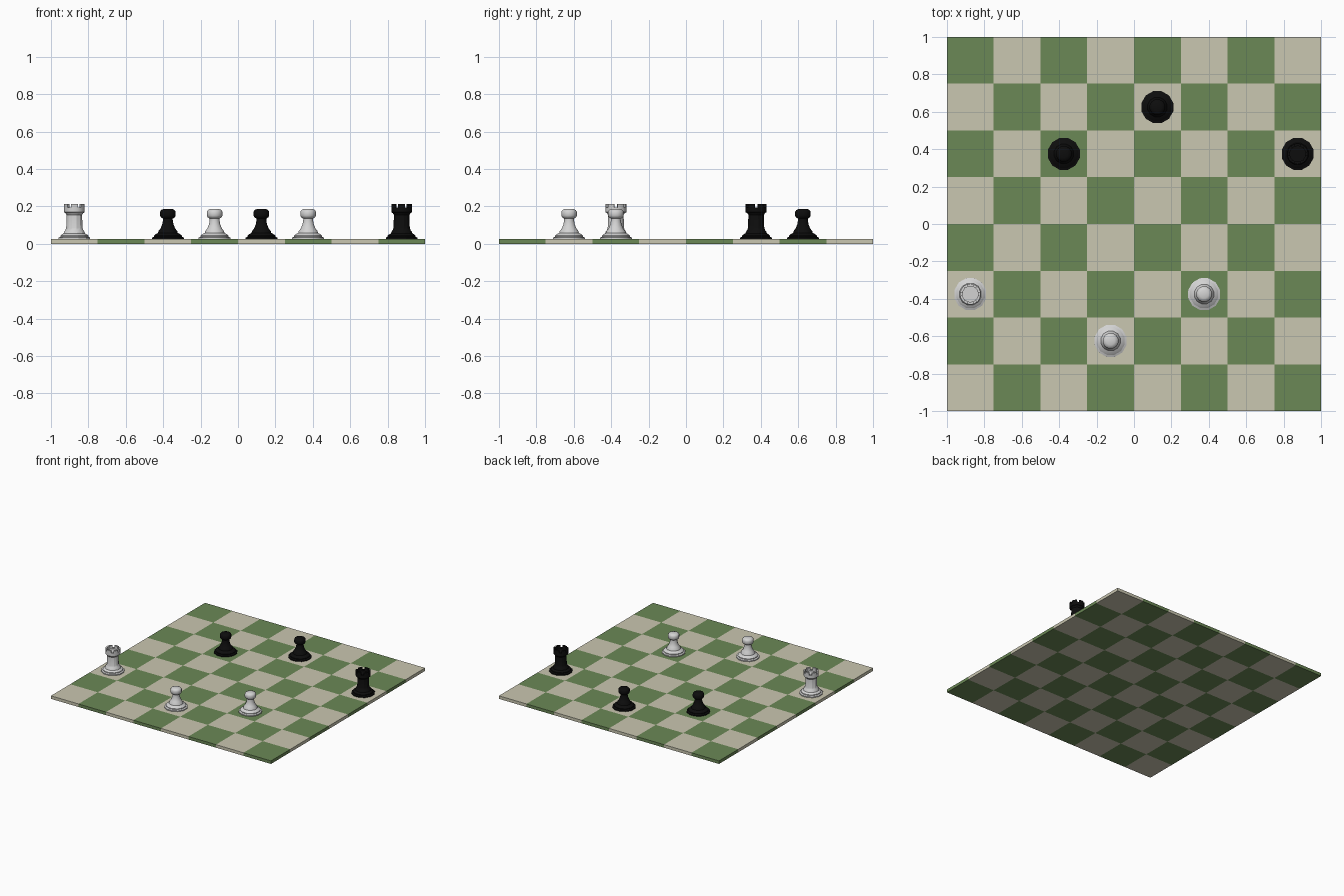
import bpy, bmesh, math
from mathutils import Vector

if "Cube" in bpy.data.objects:
    bpy.data.objects.remove(bpy.data.objects["Cube"])


def material(name, rgb):
    m = bpy.data.materials.new(name)
    m.diffuse_color = (*rgb, 1)
    m.use_nodes = True
    m.node_tree.nodes["Principled BSDF"].inputs["Base Color"].default_value = m.diffuse_color
    return m


CREAM = material("cream", (0.59, 0.57, 0.44))
GREEN = material("green", (0.147, 0.246, 0.093))
WHITE = material("white", (0.65, 0.65, 0.65))
BLACK = material("black", (0.004, 0.004, 0.004))
TOP = 0.025


def finish(name, bm, mats, loc=(0, 0, 0), smooth=None):
    bmesh.ops.recalc_face_normals(bm, faces=bm.faces)
    me = bpy.data.meshes.new(name)
    bm.to_mesh(me)
    bm.free()
    for m in mats:
        me.materials.append(m)
    ob = bpy.data.objects.new(name, me)
    ob.location = loc
    bpy.context.collection.objects.link(ob)
    if smooth:
        bpy.ops.object.select_all(action='DESELECT')
        ob.select_set(True)
        bpy.context.view_layer.objects.active = ob
        bpy.ops.object.shade_smooth_by_angle(angle=math.radians(smooth))
    return ob


def lathe(profile, sides, start):
    """Revolve (radius, height) points about z; end rings are capped."""
    bm = bmesh.new()
    rings = []
    for r, z in profile:
        rings.append([bm.verts.new((r * math.cos(start + math.tau * i / sides),
                                    r * math.sin(start + math.tau * i / sides), z))
                      for i in range(sides)])
    bands = []
    for a, b in zip(rings, rings[1:]):
        bands.append([bm.faces.new((a[i], a[(i + 1) % sides], b[(i + 1) % sides], b[i]))
                      for i in range(sides)])
    bm.faces.new(rings[0])
    bm.faces.new(rings[-1])
    return bm, bands


# Chequered board: an 8 x 8 slab coloured by square
bm = bmesh.new()
bmesh.ops.create_grid(bm, x_segments=8, y_segments=8, size=1)
ext = bmesh.ops.extrude_face_region(bm, geom=bm.faces[:], use_keep_orig=True)
bmesh.ops.translate(bm, vec=(0, 0, TOP),
                    verts=[g for g in ext["geom"] if isinstance(g, bmesh.types.BMVert)])
bmesh.ops.recalc_face_normals(bm, faces=bm.faces)
for f in bm.faces:
    c = (f.calc_center_median() - f.normal * 0.01 + Vector((1, 1, 0))) * 4
    f.material_index = (math.floor(c.x) + math.floor(c.y)) % 2
finish("board", bm, [CREAM, GREEN])

# Stepped foot shared by both kinds of piece
FOOT = [(0.088, 0), (0.088, 0.008), (0.077, 0.013), (0.077, 0.019), (0.070, 0.025)]
PAWN = FOOT + [(0.054, 0.034), (0.052, 0.043), (0.040, 0.058), (0.031, 0.080),
               (0.027, 0.103), (0.027, 0.110), (0.038, 0.116), (0.043, 0.126),
               (0.043, 0.146), (0.037, 0.156), (0.022, 0.162)]
ROOK = FOOT + [(0.060, 0.030), (0.056, 0.040), (0.050, 0.048), (0.045, 0.060),
               (0.043, 0.130), (0.050, 0.140)]
# Crown outside, wall top, inside and floor
CROWN = [(0.046, 0.138), (0.056, 0.144), (0.056, 0.170), (0.042, 0.170), (0.042, 0.160)]


def pawn(name, x, y, mat):
    bm, _ = lathe(PAWN, 12, math.radians(15))
    finish(name, bm, [mat], (x, y, TOP), 40)


def rook(name, x, y, mat):
    bm, _ = lathe(ROOK, 12, math.radians(15))
    finish(name + "_body", bm, [mat], (x, y, TOP), 25)
    # Six merlons raised from the wall top, two segments each
    bm, bands = lathe(CROWN, 18, math.radians(-110))
    raised = [f for i, f in enumerate(bands[2]) if i % 3 < 2]
    ext = bmesh.ops.extrude_face_region(bm, geom=raised)
    bmesh.ops.translate(bm, vec=(0, 0, 0.018),
                        verts=[g for g in ext["geom"] if isinstance(g, bmesh.types.BMVert)])
    bmesh.ops.delete(bm, geom=[f for f in raised if f.is_valid], context='FACES_ONLY')
    finish(name + "_crown", bm, [mat], (x, y, TOP), 25)


# The two sides mirror each other through the board centre
for side, s, mat in (("white", 1, WHITE), ("black", -1, BLACK)):
    rook(side + "_rook", -0.875 * s, -0.375 * s, mat)
    pawn(side + "_pawn_near", -0.125 * s, -0.625 * s, mat)
    pawn(side + "_pawn_far", 0.375 * s, -0.375 * s, mat)
